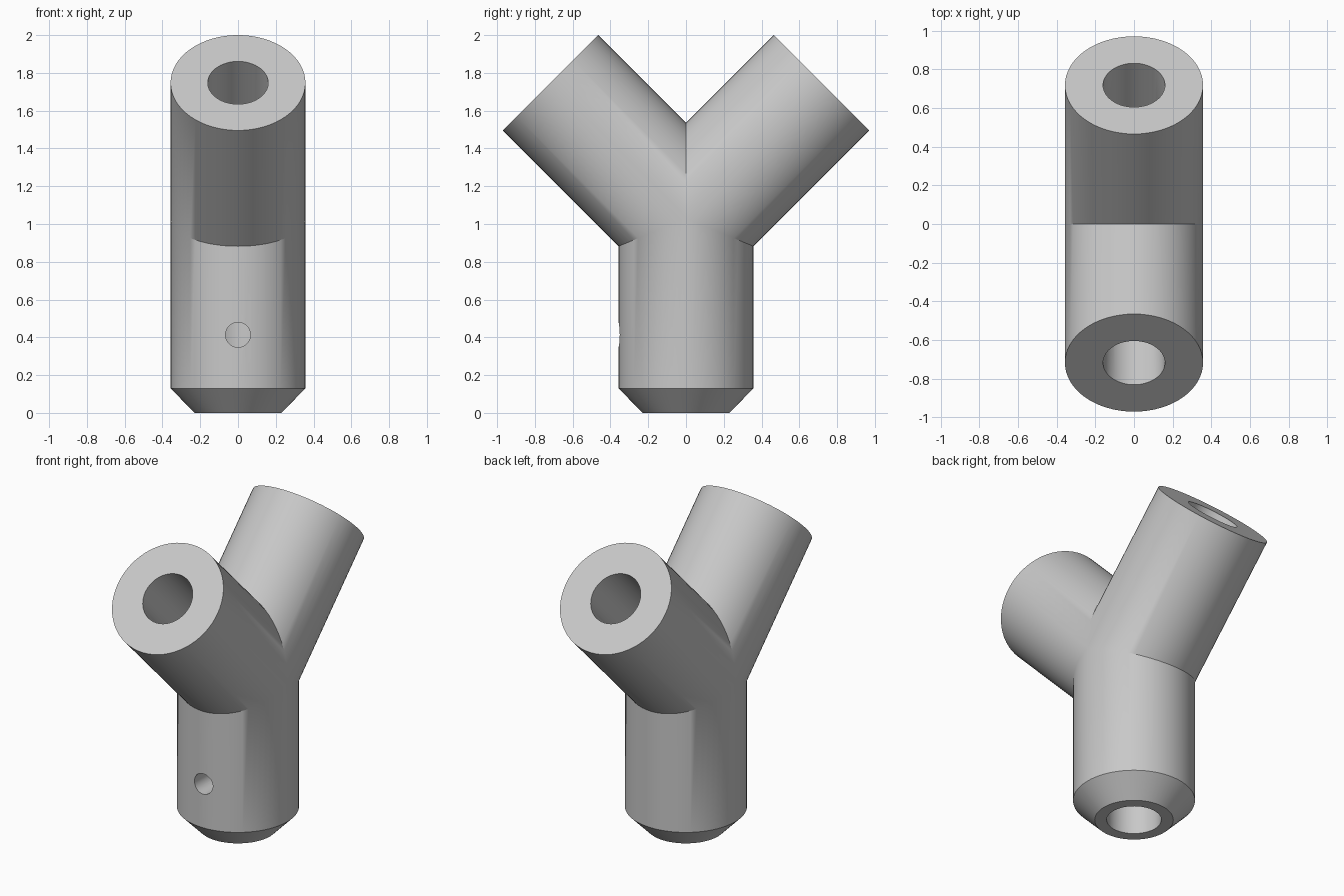
import bpy, bmesh, math
from mathutils import Vector

if "Cube" in bpy.data.objects:
    bpy.data.objects.remove(bpy.data.objects["Cube"])

N = 64                   # sides of every tube
OUTER, BORE = 0.357, 0.16
HUB = 1.03               # height where the three axes meet
ARM = 1.015              # arm length along its axis
CHAMFER, TIP = 0.13, 0.23
DIAG = math.sqrt(0.5)
MITRE = math.tan(math.pi / 8)

grey = bpy.data.materials.new("Plain grey")
grey.use_nodes = True
colour = (0.58, 0.58, 0.58, 1)
grey.diffuse_color = colour
grey.node_tree.nodes["Principled BSDF"].inputs["Base Color"].default_value = colour

bm = bmesh.new()
circle = [(math.cos(2 * math.pi * i / N), math.sin(2 * math.pi * i / N)) for i in range(N)]


def ring(points):
    return [bm.verts.new(p) for p in points]


def bridge(a, b):
    for i in range(N):
        j = (i + 1) % N
        bm.faces.new((a[i], a[j], b[j], b[i]))


def branching_tube(r, foot_z):
    """Mitred Y-shaped tube; returns its three open end rings."""
    foot = ring((r * c, r * s, foot_z) for c, s in circle)
    bridge(foot, ring((r * c, r * s, HUB - MITRE * abs(r * s)) for c, s in circle))
    ends = [foot]
    for side in (-1, 1):
        def at(c, v, along):
            return Vector((r * c, side * DIAG * (along - v), HUB + DIAG * (along + v)))
        # the upper half meets the other arm, the lower half meets the stem
        start = ring(at(c, r * s, r * s if s > 0 else -MITRE * r * s) for c, s in circle)
        end = ring(at(c, r * s, ARM) for c, s in circle)
        bridge(start, end)
        ends.append(end)
    return ends


# Outer skin, bore and the annular end faces
outer = branching_tube(OUTER, CHAMFER)
bore = branching_tube(BORE, 0)
tip = ring((TIP * c, TIP * s, 0) for c, s in circle)
bridge(outer[0], tip)
bridge(tip, bore[0])
for a, b in zip(outer[1:], bore[1:]):
    bridge(a, b)
bmesh.ops.remove_doubles(bm, verts=bm.verts, dist=0.0001)
bmesh.ops.recalc_face_normals(bm, faces=bm.faces)

mesh = bpy.data.meshes.new("y_pipe")
bm.to_mesh(mesh)
bm.free()
mesh.materials.append(grey)
pipe = bpy.data.objects.new("y_pipe", mesh)
bpy.context.collection.objects.link(pipe)

# Small pin hole through the front wall of the stem
bpy.ops.mesh.primitive_cylinder_add(vertices=32, radius=0.066, depth=0.5,
                                    location=(0, -0.25, 0.413),
                                    rotation=(math.pi / 2, 0, 0))
cutter = bpy.context.object
cutter.name = "pin_hole_cutter"
cutter.hide_render = True
cutter.data.materials.append(grey)
cut = pipe.modifiers.new("pin_hole", 'BOOLEAN')
cut.operation = 'DIFFERENCE'
cut.solver = 'EXACT'
cut.object = cutter

bpy.ops.object.select_all(action='DESELECT')
pipe.select_set(True)
bpy.context.view_layer.objects.active = pipe
bpy.ops.object.modifier_apply(modifier=cut.name)
bpy.data.objects.remove(cutter)
bpy.ops.object.shade_smooth_by_angle(angle=math.radians(30))
